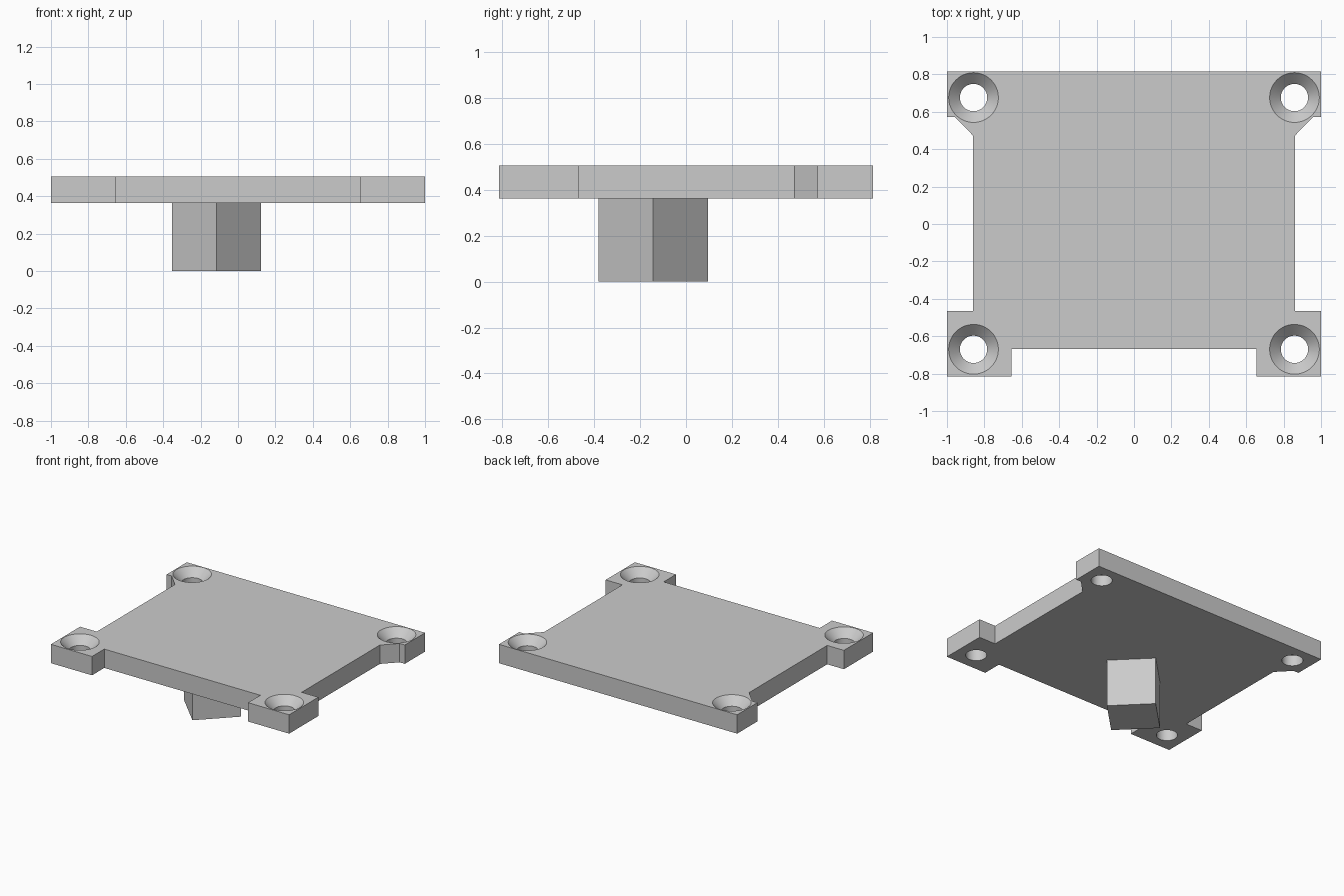
import bpy
import bmesh
import math
from mathutils import Matrix, Vector

cube = bpy.data.objects.get("Cube")
if cube:
    bpy.data.objects.remove(cube, do_unlink=True)

PLATE_BOTTOM, PLATE_TOP = 0.362, 0.505

grey = bpy.data.materials.new("light_grey")
grey.use_nodes = True
grey.diffuse_color = (0.6, 0.6, 0.6, 1)
grey.node_tree.nodes["Principled BSDF"].inputs["Base Color"].default_value = (0.6, 0.6, 0.6, 1)


def make_object(name, bm):
    bmesh.ops.recalc_face_normals(bm, faces=bm.faces[:])
    mesh = bpy.data.meshes.new(name)
    bm.to_mesh(mesh)
    bm.free()
    mesh.materials.append(grey)
    obj = bpy.data.objects.new(name, mesh)
    bpy.context.collection.objects.link(obj)
    return obj


def extrude_outline(name, outline, bottom, top):
    bm = bmesh.new()
    face = bm.faces.new([bm.verts.new((x, y, bottom)) for x, y in outline])
    result = bmesh.ops.extrude_face_region(bm, geom=[face])
    verts = [v for v in result["geom"] if isinstance(v, bmesh.types.BMVert)]
    bmesh.ops.translate(bm, verts=verts, vec=(0, 0, top - bottom))
    return make_object(name, bm)


# Plate: left half outline, mirrored to the right half
half = [(0.655, -0.668), (0.655, -0.815), (1, -0.815), (1, -0.465),
        (0.86, -0.465), (0.86, 0.472), (0.957, 0.572), (1, 0.572), (1, 0.815)]
outline = half + [(-x, y) for x, y in reversed(half)]
plate = extrude_outline("mounting_plate", outline, PLATE_BOTTOM, PLATE_TOP)

# Countersunk screw holes: one revolved cutter per corner
HOLE_R, SINK_R, OVER = 0.073, 0.133, 0.02
profile = [(0, PLATE_BOTTOM - OVER), (HOLE_R, PLATE_BOTTOM - OVER),
           (HOLE_R, PLATE_TOP - SINK_R + HOLE_R),
           (SINK_R + OVER, PLATE_TOP + OVER), (0, PLATE_TOP + OVER)]
bm = bmesh.new()
for sx in (-1, 1):
    for y in (-0.67, 0.676):
        centre = Vector((sx * 0.858, y, 0))
        verts = [bm.verts.new(centre + Vector((r, 0, z))) for r, z in profile]
        edges = [bm.edges.new(pair) for pair in zip(verts, verts[1:])]
        bmesh.ops.spin(bm, geom=verts + edges, cent=centre, axis=(0, 0, 1),
                       angle=math.tau, steps=48, use_duplicate=False)
bmesh.ops.remove_doubles(bm, verts=bm.verts[:], dist=0.0005)
cutter = make_object("hole_cutter", bm)
cutter.hide_render = True

boolean = plate.modifiers.new("screw_holes", "BOOLEAN")
boolean.operation = "DIFFERENCE"
boolean.solver = "EXACT"
boolean.object = cutter

bpy.ops.object.select_all(action="DESELECT")
plate.select_set(True)
bpy.context.view_layer.objects.active = plate
bpy.ops.object.modifier_apply(modifier=boolean.name)
bpy.data.objects.remove(cutter, do_unlink=True)
bpy.ops.object.shade_smooth_by_angle(angle=math.radians(30))

# Square peg under the plate, turned by an eighth of a turn
bm = bmesh.new()
bmesh.ops.create_cube(bm, size=1)
side = 0.239 * math.sqrt(2)
bmesh.ops.transform(bm, verts=bm.verts[:], matrix=(
    Matrix.Translation((-0.115, -0.143, PLATE_BOTTOM / 2))
    @ Matrix.Rotation(math.pi / 4, 4, "Z")
    @ Matrix.Diagonal((side, side, PLATE_BOTTOM, 1))))
make_object("square_peg", bm)
